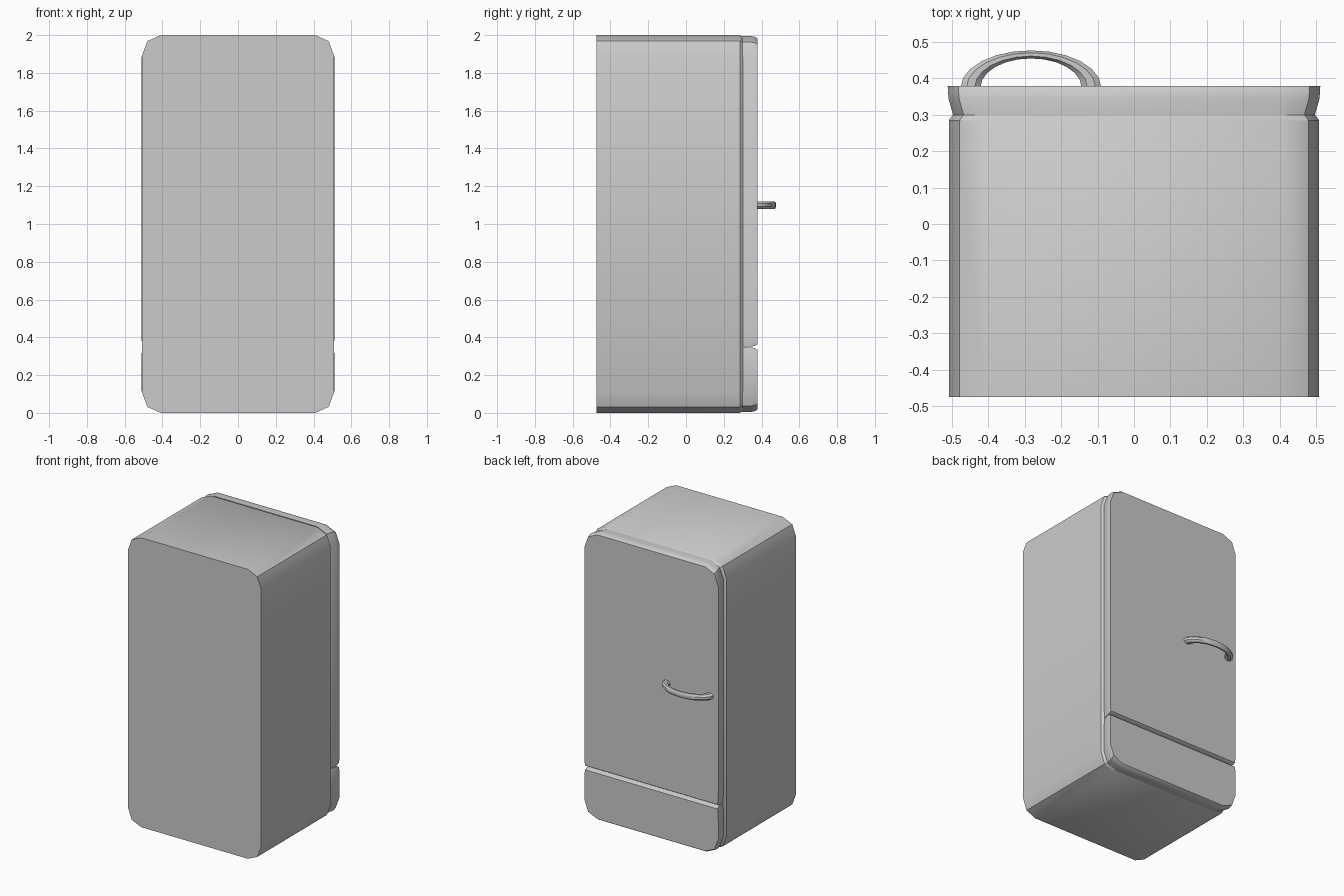
import bpy, bmesh, math

if "Cube" in bpy.data.objects:
    bpy.data.objects.remove(bpy.data.objects["Cube"])


def make_object(name, rings, closed_caps=True):
    """Skin a list of equal-length point rings and cap both ends."""
    bm = bmesh.new()
    loops = [[bm.verts.new(p) for p in ring] for ring in rings]
    n = len(loops[0])
    for a, b in zip(loops, loops[1:]):
        for i in range(n):
            j = (i + 1) % n
            bm.faces.new((a[i], a[j], b[j], b[i]))
    if closed_caps:
        bm.faces.new(loops[0])
        bm.faces.new(loops[-1])
    bmesh.ops.recalc_face_normals(bm, faces=bm.faces)
    mesh = bpy.data.meshes.new(name)
    bm.to_mesh(mesh)
    bm.free()
    obj = bpy.data.objects.new(name, mesh)
    bpy.context.collection.objects.link(obj)
    bpy.ops.object.select_all(action='DESELECT')
    obj.select_set(True)
    bpy.context.view_layer.objects.active = obj
    bpy.ops.object.shade_smooth_by_angle(angle=math.radians(30))
    return obj


def outline(y, w, z0, z1, low, high):
    """Front outline with two-step corners; low / high are corner sizes (dx, dz)."""
    def corner(size, z, s):
        dx, dz = size
        return [(w, z + s * dz), (w - 0.29 * dx, z + s * 0.29 * dz), (w - dx, z)]
    right = corner(low, z0, 1)[::-1] + corner(high, z1, -1)
    left = [(-x, z) for x, z in reversed(right)]
    return [(x, y, z) for x, z in right + left]


ROUND = (0.10, 0.11)   # big outer corners
SLIGHT = (0.006, 0.08)  # nearly square corners beside the door gap

# Cabinet, tapering into a groove behind the doors
make_object("cabinet", [
    outline(-0.475, 0.509, 0.0, 2.0, ROUND, ROUND),
    outline(0.285, 0.509, 0.0, 2.0, ROUND, ROUND),
    outline(0.302, 0.496, 0.008, 1.992, ROUND, ROUND)])


# Doors: narrow at the back, full width in front, with a softened front rim
def door(name, z0, z1, low, high):
    steps = [(0.300, 0.497, 0.004), (0.345, 0.510, 0.005), (0.365, 0.511, 0.009), (0.379, 0.512, 0.018)]
    make_object(name, [outline(y, w, z0 + d, z1 - d, low, high) for y, w, d in steps])


door("main_door", 0.346, 2.0, SLIGHT, ROUND)
door("lower_door", 0.0, 0.352, ROUND, SLIGHT)

# Handle: elliptical arch, thicker where it meets the door
rings = []
STEPS, SIDES = 12, 8
for i in range(STEPS + 1):
    t = math.pi * i / STEPS
    c, s = math.cos(t), math.sin(t)
    ring = []
    for k in range(SIDES):
        a = 2 * math.pi * (k + 0.5) / SIDES
        m = math.cos(a) / math.cos(math.pi / SIDES)
        ring.append((-0.283 + c * (0.166 + 0.027 * m),
                     0.375 + s * (0.091 + 0.011 * m),
                     1.10 + 0.022 * math.sin(a)))
    rings.append(ring)
make_object("handle", rings)
